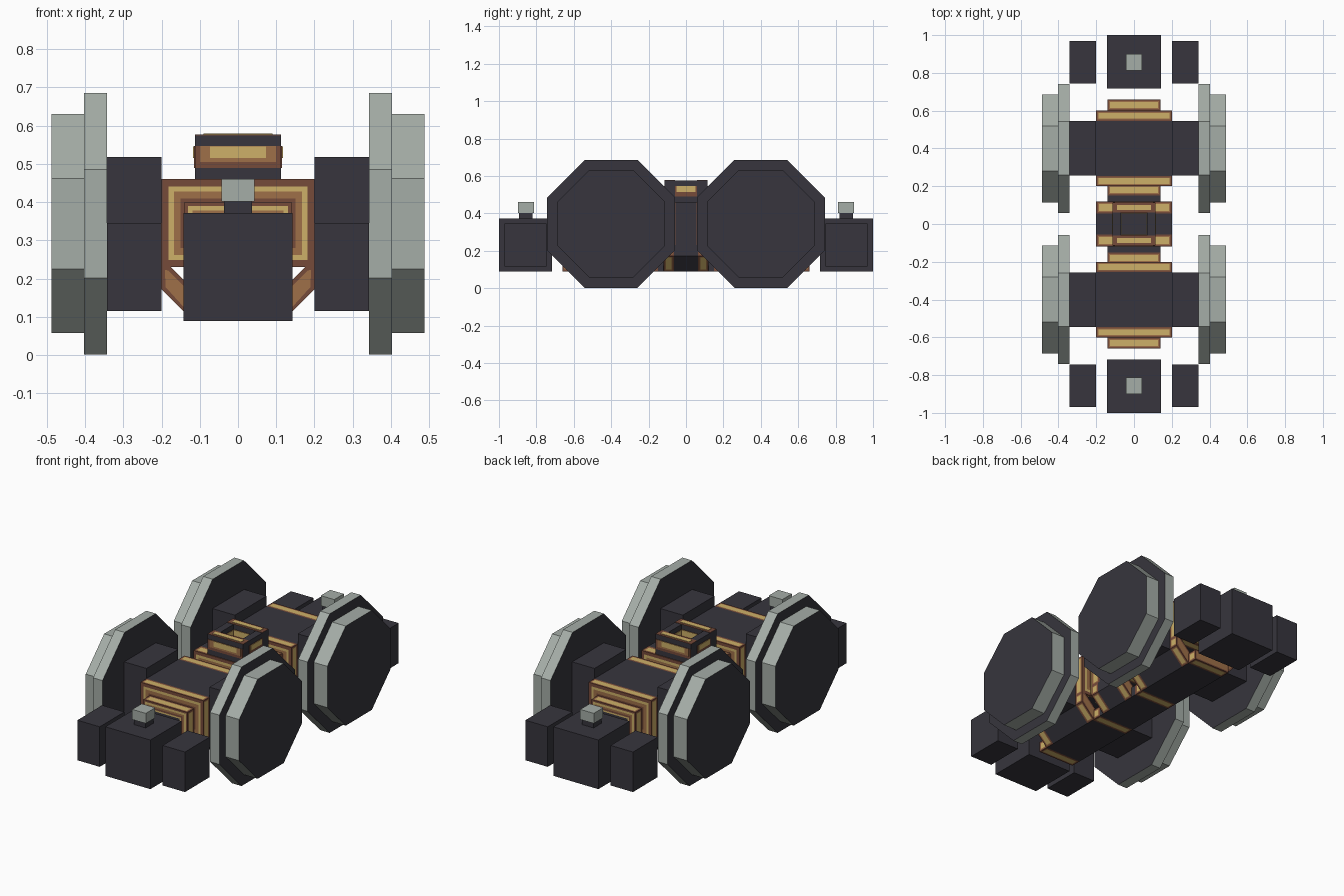
import bpy, bmesh, math
from mathutils import Matrix

cube = bpy.data.objects.get("Cube")
if cube:
    bpy.data.objects.remove(cube, do_unlink=True)


def material(name, rgb):
    m = bpy.data.materials.new(name)
    m.use_nodes = True
    m.diffuse_color = (*rgb, 1)
    bsdf = m.node_tree.nodes["Principled BSDF"]
    bsdf.inputs["Base Color"].default_value = (*rgb, 1)
    bsdf.inputs["Roughness"].default_value = 0.8
    return m


MATS = [material("charcoal", (0.038, 0.036, 0.047)),
        material("pale grey", (0.376, 0.418, 0.386)),
        material("dark copper", (0.181, 0.069, 0.042)),
        material("light copper", (0.342, 0.162, 0.065)),
        material("gold", (0.61, 0.434, 0.138))]
DARK, GREY, BROWN, TAN, GOLD = range(5)


def finish(name, bm):
    bmesh.ops.recalc_face_normals(bm, faces=bm.faces)
    mesh = bpy.data.meshes.new(name)
    bm.to_mesh(mesh)
    bm.free()
    for m in MATS:
        mesh.materials.append(m)
    ob = bpy.data.objects.new(name, mesh)
    bpy.context.collection.objects.link(ob)
    return ob


def box(name, x, y, z, mat=DARK):
    """Box from (min, max) ranges on each axis."""
    bm = bmesh.new()
    bmesh.ops.create_cube(bm, size=1)
    for v in bm.verts:
        for i, (a, b) in enumerate((x, y, z)):
            v.co[i] = b if v.co[i] > 0 else a
    for f in bm.faces:
        f.material_index = mat
    return finish(name, bm)


def nest(bm, faces, steps):
    """Inset faces repeatedly, colouring each smaller panel."""
    for width, mat in steps:
        bmesh.ops.inset_individual(bm, faces=faces, thickness=width)
        for f in faces:
            f.material_index = mat


def banded(name, profile, y0, y1, band, end_steps):
    """Dark prism along y with copper and gold bands at both ends."""
    bm = bmesh.new()
    rings = [[bm.verts.new((x, y, z)) for x, z in profile]
             for y in (y0, y0 + band, y1 - band, y1)]
    n = len(profile)
    bands, ends = [], []
    for i in range(3):
        for j in range(n):
            k = (j + 1) % n
            f = bm.faces.new((rings[i][j], rings[i][k], rings[i + 1][k], rings[i + 1][j]))
            if i != 1:
                bands.append(f)
    for ring in (rings[0], rings[3]):
        ends.append(bm.faces.new(ring))
    bmesh.ops.recalc_face_normals(bm, faces=bm.faces)
    for f in bands + ends:
        f.material_index = BROWN
    nest(bm, bands, ((band * 0.2, TAN), (band * 0.12, GOLD)))
    nest(bm, ends, end_steps)
    return finish(name, bm)


def rect(w, z0, z1):
    return [(-w, z0), (w, z0), (w, z1), (-w, z1)]


def octagon_disc(name, x0, x1, y, z, apothem):
    bm = bmesh.new()
    bmesh.ops.create_cone(bm, cap_ends=True, segments=8, depth=abs(x1 - x0),
                          radius1=apothem / math.cos(math.pi / 8),
                          radius2=apothem / math.cos(math.pi / 8))
    turn = Matrix.Rotation(math.pi / 2, 4, 'Y') @ Matrix.Rotation(math.pi / 8, 4, 'Z')
    bmesh.ops.transform(bm, verts=bm.verts,
                        matrix=Matrix.Translation(((x0 + x1) / 2, y, z)) @ turn)
    bm.normal_update()
    # Pale rim, dark caps
    for f in bm.faces:
        f.material_index = DARK if abs(f.normal.x) > 0.9 else GREY
    return finish(name, bm)


WIDE = ((0.026, GOLD), (0.02, TAN), (0.025, BROWN))
NARROW = ((0.014, GOLD), (0.016, TAN), (0.014, BROWN), (0.014, GOLD), (0.012, DARK))
STRUT = ((0.012, TAN),)

# Struts joining the body to the keel
strut = [(0.2, 0.173), (0.2, 0.232), (0.177, 0.232), (0.1, 0.154), (0.117, 0.09)]


def strut_pair(name, y0, y1):
    for side, s in (("left", 1), ("right", -1)):
        banded(f"{name}_{side}", [(s * x, z) for x, z in strut], y0, y1, 0.055, STRUT)


# Central body
banded("middle_body", rect(0.2, 0.23, 0.46), -0.12, 0.12, 0.065, WIDE)
strut_pair("middle_strut", -0.12, 0.12)
box("body_link", (-0.14, 0.14), (-0.15, 0.15), (0.24, 0.4))
box("middle_keel", (-0.117, 0.117), (-0.15, 0.15), (0.09, 0.15))

# Open square hatch on top
for s in (1, -1):
    end = "back" if s > 0 else "front"
    y0, y1 = sorted((s * 0.06, s * 0.115))
    box(f"hatch_bar_{end}", (-0.113, 0.113), (y0, y1), (0.46, 0.575))
    for face, y in (("outer", s * 0.115), ("inner", s * 0.06)):
        for tone, w, z, d, mat in (("copper", 0.112, (0.49, 0.547), 0.002, BROWN),
                                   ("light_copper", 0.1, (0.505, 0.547), 0.003, TAN),
                                   ("gold", 0.073, (0.515, 0.545), 0.004, GOLD)):
            box(f"hatch_{tone}_{end}_{face}", (-w, w), (y - d, y + d), z, mat)
    box(f"hatch_top_copper_{end}", (-0.113, 0.113), (y0, y1), (0.575, 0.577), BROWN)
    box(f"hatch_top_gold_{end}", (-0.09, 0.09), (y0 + 0.014, y1 - 0.014),
        (0.576, 0.579), GOLD)
    x0, x1 = sorted((s * 0.07, s * 0.113))
    side = "left" if s > 0 else "right"
    box(f"hatch_bar_{side}", (x0, x1), (-0.06, 0.06), (0.46, 0.575))
    for face, x in (("outer", s * 0.113), ("inner", s * 0.07)):
        box(f"hatch_copper_{side}_{face}", (x - 0.002, x + 0.002), (-0.06, 0.06),
            (0.49, 0.547), BROWN)
        box(f"hatch_gold_{side}_{face}", (x - 0.004, x + 0.004), (-0.05, 0.05),
            (0.515, 0.545), GOLD)

# Front and back halves
for end, e in (("back", 1), ("front", -1)):
    def span(a, b):
        return tuple(sorted((e * a, e * b)))

    banded(f"{end}_axle_body", rect(0.2, 0.23, 0.46), *span(0.2, 0.6), 0.055, WIDE)
    banded(f"{end}_core", rect(0.14, 0.23, 0.4), *span(0.15, 0.66), 0.06, NARROW)
    banded(f"{end}_keel", rect(0.117, 0.09, 0.15), *span(0.15, 0.66), 0.06, STRUT)
    strut_pair(f"{end}_strut", *span(0.2, 0.6))

    # Bumper box with its button
    box(f"{end}_box", (-0.143, 0.143), span(0.717, 1.0), (0.09, 0.372))
    box(f"{end}_button_base", (-0.037, 0.037), span(0.82, 0.892), (0.372, 0.402))
    box(f"{end}_button", (-0.043, 0.043), span(0.813, 0.899), (0.402, 0.46), GREY)

    for side, s in (("left", 1), ("right", -1)):
        flank = tuple(sorted((s * 0.2, s * 0.342)))
        box(f"{end}_{side}_side_box", flank, span(0.745, 0.97), (0.115, 0.345))
        box(f"{end}_{side}_hub", flank, span(0.257, 0.545), (0.17, 0.518))
        # Stepped wheel
        octagon_disc(f"{end}_{side}_wheel", s * 0.342, s * 0.402, e * 0.4, 0.344, 0.342)
        octagon_disc(f"{end}_{side}_wheel_cap", s * 0.402, s * 0.488, e * 0.4, 0.344, 0.286)
